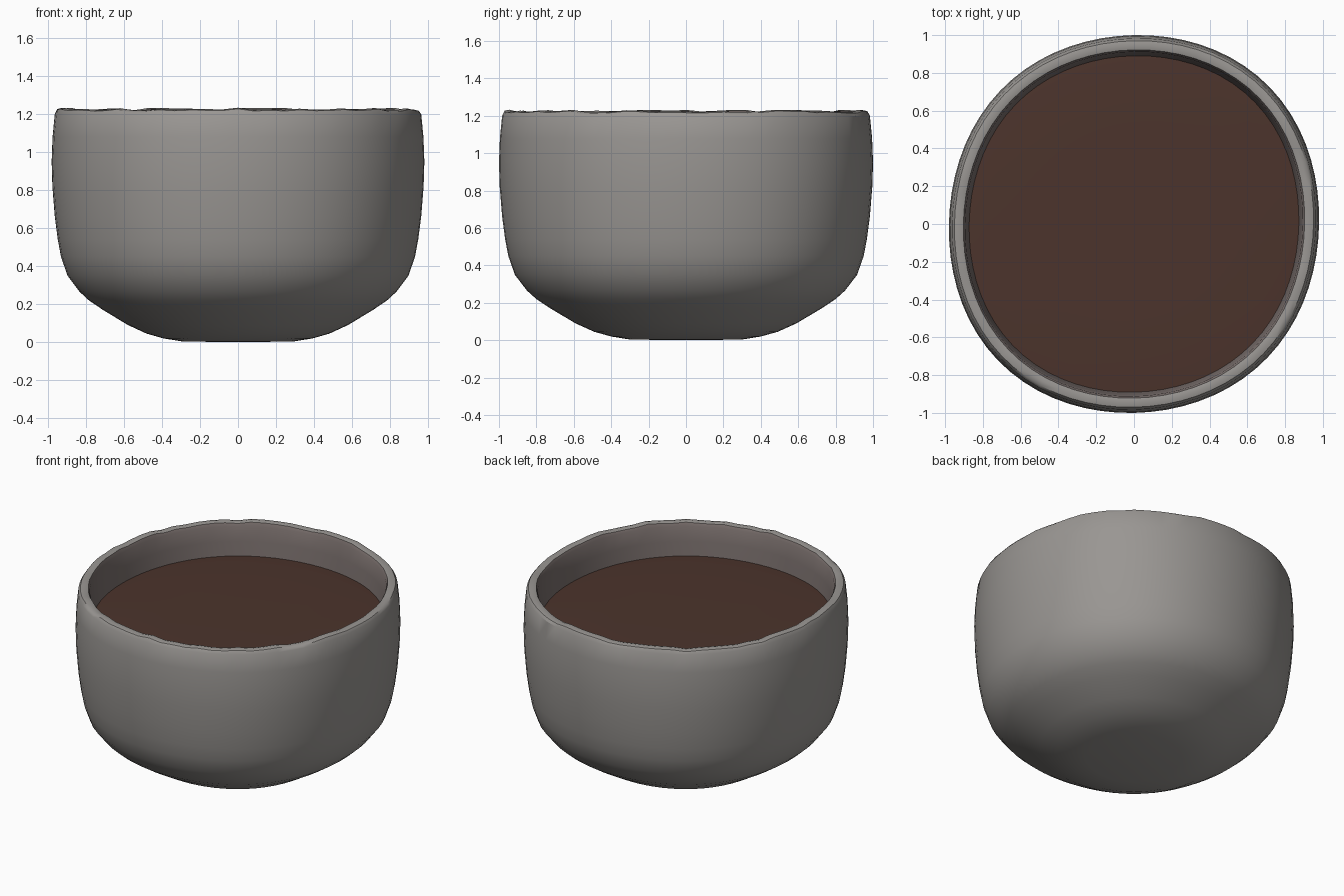
import bpy, bmesh, math, random

if "Cube" in bpy.data.objects:
    bpy.data.objects.remove(bpy.data.objects["Cube"])

random.seed(4)
SEGMENTS = 72


def material(name, rgb):
    m = bpy.data.materials.new(name)
    m.diffuse_color = (*rgb, 1)
    m.use_nodes = True
    m.node_tree.nodes["Principled BSDF"].inputs["Base Color"].default_value = m.diffuse_color
    return m


def hand_shape(a):
    """Hand-made outline: slightly squarish and wider along one diagonal."""
    return 1.0 - 0.01 * math.cos(2 * a) + 0.01 * math.sin(2 * a) - 0.01 * math.cos(4 * a)


def lathe(name, profile, mats, jitter_rows=(), face_rule=None):
    """Revolve (radius, z) points around z; radius 0 becomes a pole."""
    bm = bmesh.new()
    rows = []
    wobble = [random.uniform(-1, 1) for _ in range(SEGMENTS)]
    for i, (r, z) in enumerate(profile):
        if r == 0:
            rows.append([bm.verts.new((0, 0, z))] * SEGMENTS)
            continue
        row = []
        for k in range(SEGMENTS):
            a = math.tau * k / SEGMENTS
            rr = r * hand_shape(a)
            dz = 0.007 * wobble[k] if i in jitter_rows else 0
            row.append(bm.verts.new((rr * math.cos(a), rr * math.sin(a), z + dz)))
        rows.append(row)
    for i in range(len(rows) - 1):
        for k in range(SEGMENTS):
            n = (k + 1) % SEGMENTS
            quad = [rows[i][k], rows[i][n], rows[i + 1][n], rows[i + 1][k]]
            f = bm.faces.new(list(dict.fromkeys(quad)))
            if face_rule:
                f.material_index = face_rule(i)
    bmesh.ops.recalc_face_normals(bm, faces=bm.faces)
    me = bpy.data.meshes.new(name)
    bm.to_mesh(me)
    bm.free()
    ob = bpy.data.objects.new(name, me)
    bpy.context.collection.objects.link(ob)
    for m in mats:
        me.materials.append(m)
    bpy.ops.object.select_all(action='DESELECT')
    ob.select_set(True)
    bpy.context.view_layer.objects.active = ob
    bpy.ops.object.shade_smooth_by_angle(angle=math.radians(35))
    return ob


clay = material("grey clay", (0.32, 0.305, 0.29))
stained = material("stained inner clay", (0.20, 0.165, 0.157))
brown = material("dark brown liquid", (0.072, 0.034, 0.025))

# Bowl: outer wall from the foot up, uneven rim, then inner wall down to the floor
outer = [(0, 0), (0.30, 0.004), (0.40, 0.02), (0.49, 0.045), (0.59, 0.09), (0.725, 0.17),
         (0.80, 0.22), (0.85, 0.265), (0.915, 0.35), (0.95, 0.45), (0.967, 0.54),
         (0.983, 0.66), (0.996, 0.82), (1.0, 0.95), (0.995, 1.08), (0.983, 1.20), (0.97, 1.22)]
inner = [(0.945, 1.226), (0.922, 1.22), (0.912, 1.20), (0.902, 1.10), (0.89, 1.0),
         (0.86, 0.65), (0.79, 0.40), (0.60, 0.20), (0.30, 0.12), (0, 0.11)]
rim_end = len(outer) + 2
lathe("bowl", outer + inner, [clay, stained],
      jitter_rows=range(len(outer) - 1, rim_end),
      face_rule=lambda i: 1 if i >= rim_end - 1 else 0)

# Liquid: flat surface just below the rim
lathe("liquid", [(0, 1.015), (0.45, 1.015), (0.80, 1.012), (0.893, 1.005)], [brown])
